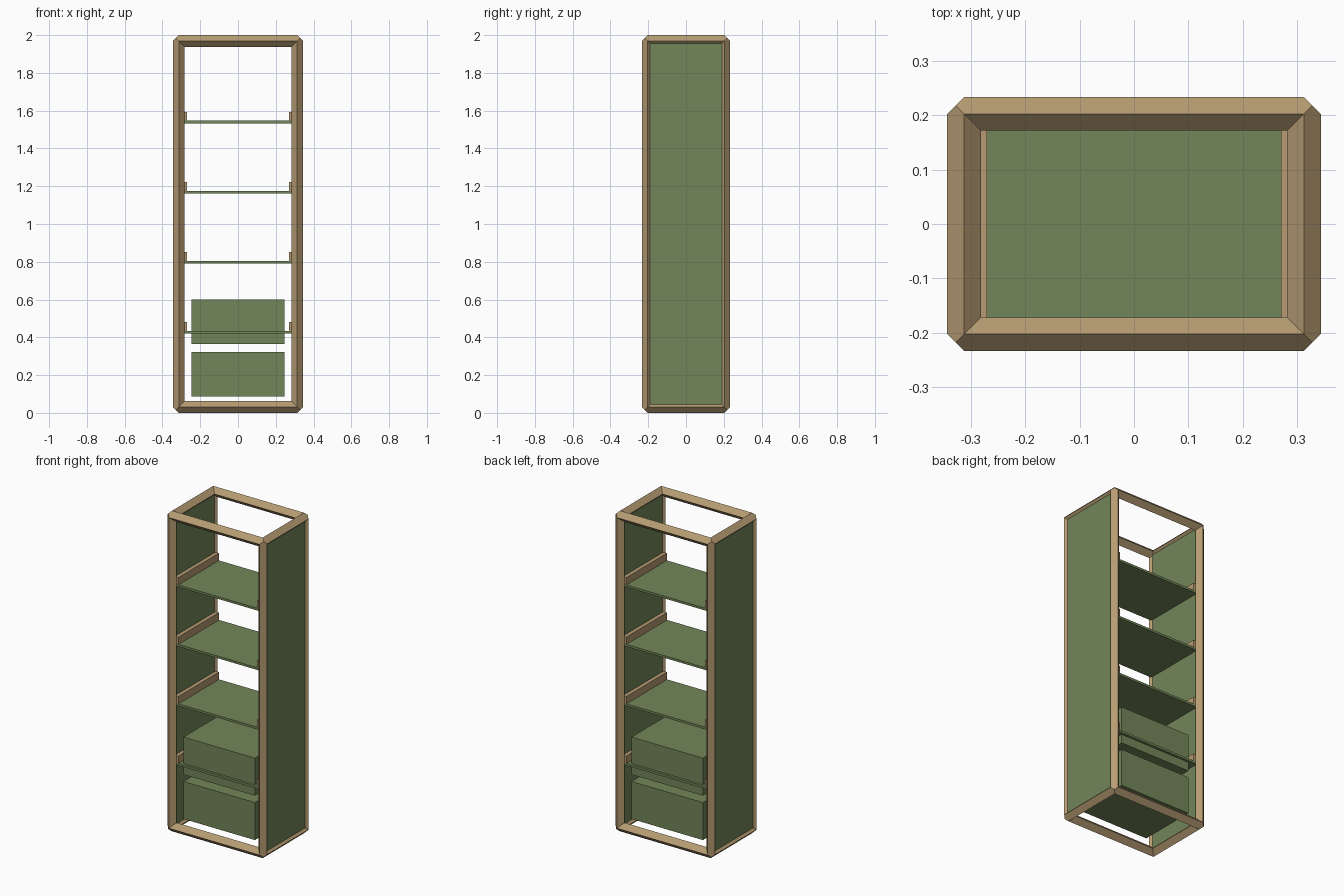
import bpy
import bmesh
from mathutils import Vector
from itertools import product

if "Cube" in bpy.data.objects:
    bpy.data.objects.remove(bpy.data.objects["Cube"])

X, Y, Z0, Z1, R = 0.313, 0.203, 0.031, 1.969, 0.031


def material(name, rgb):
    m = bpy.data.materials.new(name)
    m.diffuse_color = (*rgb, 1)
    m.use_nodes = True
    m.node_tree.nodes["Principled BSDF"].inputs["Base Color"].default_value = m.diffuse_color
    return m


tan = material("tan_wood", (0.47, 0.33, 0.17))
green = material("green_paint", (0.17, 0.24, 0.10))


def finish(bm, name, mat):
    bmesh.ops.recalc_face_normals(bm, faces=bm.faces)
    me = bpy.data.meshes.new(name)
    bm.to_mesh(me)
    bm.free()
    ob = bpy.data.objects.new(name, me)
    me.materials.append(mat)
    bpy.context.collection.objects.link(ob)
    return ob


def box(name, lo, hi, mat):
    bm = bmesh.new()
    bmesh.ops.create_cube(bm, size=1)
    lo, hi = Vector(lo), Vector(hi)
    for v in bm.verts:
        v.co = (lo + hi) / 2 + v.co * (hi - lo)
    return finish(bm, name, mat)


def beam(name, a, b, axis):
    """Diamond-section bar whose two ends are pointed to fill the frame corner."""
    bm = bmesh.new()
    u, w = Vector(), Vector()
    u[(axis + 1) % 3] = R
    w[(axis + 2) % 3] = R
    rings = [[bm.verts.new(p + d) for d in (u, w, -u, -w)] for p in (a, b)]
    for i in range(4):
        j = (i + 1) % 4
        bm.faces.new((rings[0][i], rings[0][j], rings[1][j], rings[1][i]))
    bm.faces.new(rings[0])
    bm.faces.new(rings[1])
    return finish(bm, name, tan)


# Frame: twelve diamond bars along the edges of a box
half = Vector((X, Y, (Z1 - Z0) / 2))
centre = Vector((0, 0, (Z0 + Z1) / 2))
for axis, kind in enumerate(("width_rail", "depth_rail", "post")):
    for s, t in product((-1, 1), repeat=2):
        a = Vector((0, 0, 0))
        a[axis], a[(axis + 1) % 3], a[(axis + 2) % 3] = -1, s, t
        b = a.copy()
        b[axis] = 1
        beam(kind, centre + a * half, centre + b * half, axis)

# Faceted corner pieces joining three bars
for signs in product((-1, 1), repeat=3):
    s = Vector(signs)
    p = centre + s * half
    bm = bmesh.new()
    tips = []
    for k in range(3):
        d = Vector()
        d[k] = s[k] * R
        tips.append(bm.verts.new(p + d))
    base, tip = bm.verts.new(p), bm.verts.new(p + s * R / 2)
    for i in range(3):
        for apex in (base, tip):
            bm.faces.new((tips[i], tips[(i + 1) % 3], apex))
    finish(bm, "frame_corner", tan)

# Side panels set between the posts
for s in (-1, 1):
    x = sorted((s * 0.295, s * 0.331))
    box("side_panel", (x[0], -Y, Z0), (x[1], Y, Z1), green)

# Shelves with a batten along each side
for i in range(4):
    z = 0.42 + 0.371 * i
    box("shelf", (-0.295, -0.2, z), (0.295, 0.2, z + 0.014), green)
    for s in (-1, 1):
        x = sorted((s * 0.271, s * 0.3))
        box("shelf_batten", (x[0], -0.2, z + 0.014), (x[1], 0.2, z + 0.06), tan)

# Drawers
for z in (0.088, 0.365):
    box("drawer", (-0.246, -0.185, z), (0.246, 0.185, z + 0.234), green)
